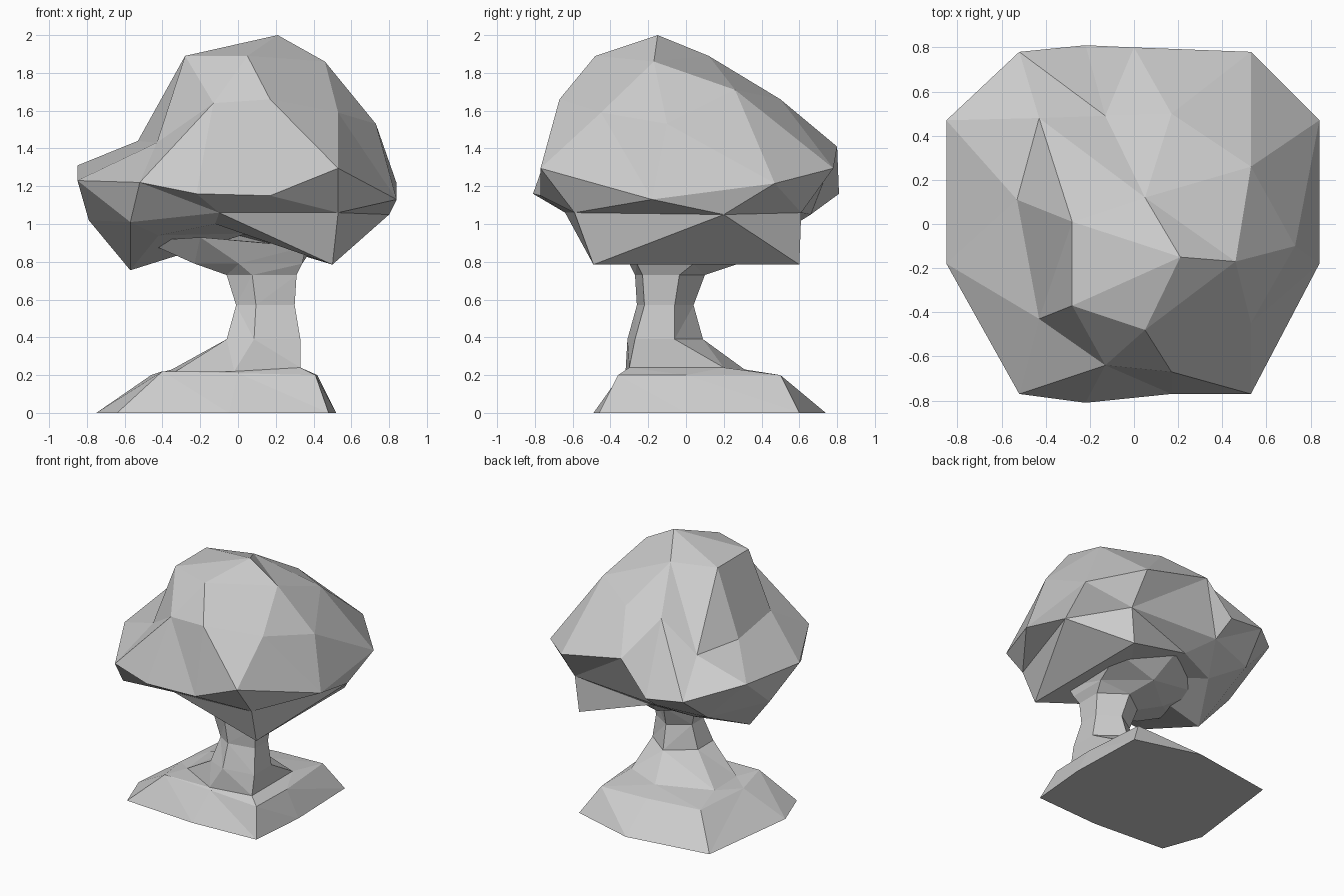
import bpy, bmesh, math

if "Cube" in bpy.data.objects:
    bpy.data.objects.remove(bpy.data.objects["Cube"])

TAU = 2 * math.pi


def stitch(bm, a, b, c):
    """Join two counter-clockwise rings of any size with triangles, by angle about c."""
    def ang(v):
        return math.atan2(v.co.y - c[1], v.co.x - c[0])
    k = min(range(len(b)), key=lambda n: (b[n].co - a[0].co).xy.length)
    b = b[k:] + b[:k]
    off = (ang(b[0]) - ang(a[0]) + math.pi) % TAU - math.pi
    ta = [(ang(v) - ang(a[0])) % TAU for v in a] + [TAU]
    tb = [(ang(v) - ang(b[0])) % TAU + off for v in b] + [TAU + off]
    i = j = 0
    while i < len(a) or j < len(b):
        p, q = a[i % len(a)], b[j % len(b)]
        if j == len(b) or (i < len(a) and ta[i + 1] + ta[i] <= tb[j + 1] + tb[j]):
            i += 1
            bm.faces.new((p, a[i % len(a)], q))
        else:
            j += 1
            bm.faces.new((p, b[j % len(b)], q))


def loft(name, rings, centre, bottom=None, top=None):
    """Faceted solid from rings listed bottom to top, ends closed flat or to a point."""
    bm = bmesh.new()
    vs = [[bm.verts.new(p) for p in r] for r in rings]
    for lo, hi in zip(vs, vs[1:]):
        stitch(bm, lo, hi, centre)
    for ring, tip in ((vs[0], bottom), (vs[-1], top)):
        if tip:
            t = bm.verts.new(tip)
            for n in range(len(ring)):
                bm.faces.new((ring[n - 1], ring[n], t))
        else:
            bm.faces.new(ring)
    bmesh.ops.recalc_face_normals(bm, faces=bm.faces[:])
    me = bpy.data.meshes.new(name)
    bm.to_mesh(me)
    bm.free()
    ob = bpy.data.objects.new(name, me)
    bpy.context.collection.objects.link(ob)
    return ob


# Canopy rings: underside, lower, rim, shoulder, crown
underside = [(.5, .6, .785), (-.05, .5, .95), (-.35, .4, .9), (-.57, .03, .755),
             (-.42, -.42, .94), (-.12, -.5, 1.0), (.5, -.49, .785)]
lower = [(.8, .2, 1.05), (.53, .61, 1.06), (-.2, .66, 1.05), (-.57, .55, 1.01),
         (-.79, .1, 1.02), (-.57, -.6, 1.01), (-.1, -.64, 1.06), (.53, -.59, 1.06)]
rim = [(.84, -.18, 1.13), (.84, .47, 1.215), (.53, .78, 1.295), (0, .8, 1.41),
       (-.22, .81, 1.16), (-.52, .78, 1.2), (-.85, .47, 1.31), (-.85, -.18, 1.23),
       (-.52, -.77, 1.22), (-.22, -.81, 1.16), (.17, -.77, 1.15), (.53, -.77, 1.295)]
shoulder = [(.73, -.1, 1.53), (.53, .26, 1.71), (.17, .5, 1.66), (-.13, .49, 1.64),
            (-.43, .48, 1.43), (-.53, .11, 1.44), (-.43, -.43, 1.43),
            (-.13, -.64, 1.64), (.17, -.67, 1.66), (.53, -.45, 1.59)]
crown = [(.46, -.17, 1.86), (.05, .12, 1.89), (-.28, .01, 1.89),
         (-.28, -.37, 1.89), (.05, -.48, 1.89)]
loft("canopy", [underside, lower, rim, shoulder, crown], (0, -.05),
     bottom=(.05, 0, .95), top=(.21, -.15, 2))


# Trunk: six-sided shaft with spreading roots and branches
def hexagon(x0, x1, y0, y1, z):
    cx, cy = (x0 + x1) / 2, (y0 + y1) / 2
    return [(x1, y0 + .04, z), (x1, cy + .05, z), (cx, y1, z),
            (x0, cy + .05, z), (x0, y0 + .06, z), (cx - .05, y0, z)]


roots = [(.33, -.3, .24), (.33, .2, .24), (.05, .31, .23), (-.35, .15, .23),
         (-.33, -.15, .22), (-.02, -.32, .22)]
branches = [(.36, -.3, .88), (.4, .3, .88), (0, .45, .95), (-.42, .2, .9),
            (-.5, -.2, .91), (-.2, -.38, .93)]
shaft = [hexagon(-.06, .33, -.31, .09, .39), hexagon(-.01, .3, -.26, .04, .57),
         hexagon(-.06, .31, -.27, .1, .73), hexagon(-.23, .34, -.3, .28, .79)]
loft("trunk", [roots] + shaft + [branches], (.1, -.08))

# Ground mound
foot = [(.52, 0, 0), (.5, .6, 0), (0, .74, 0), (-.65, .64, 0),
        (-.75, -.15, 0), (-.64, -.45, 0), (-.05, -.49, 0), (.48, -.46, 0)]
shelf = [(.42, 0, .2), (.38, .5, .2), (0, .48, .2), (-.42, .42, .2),
         (-.46, -.05, .2), (-.4, -.33, .22), (0, -.34, .21), (.41, -.36, .2)]
loft("ground_mound", [foot, shelf, roots], (0, 0))
